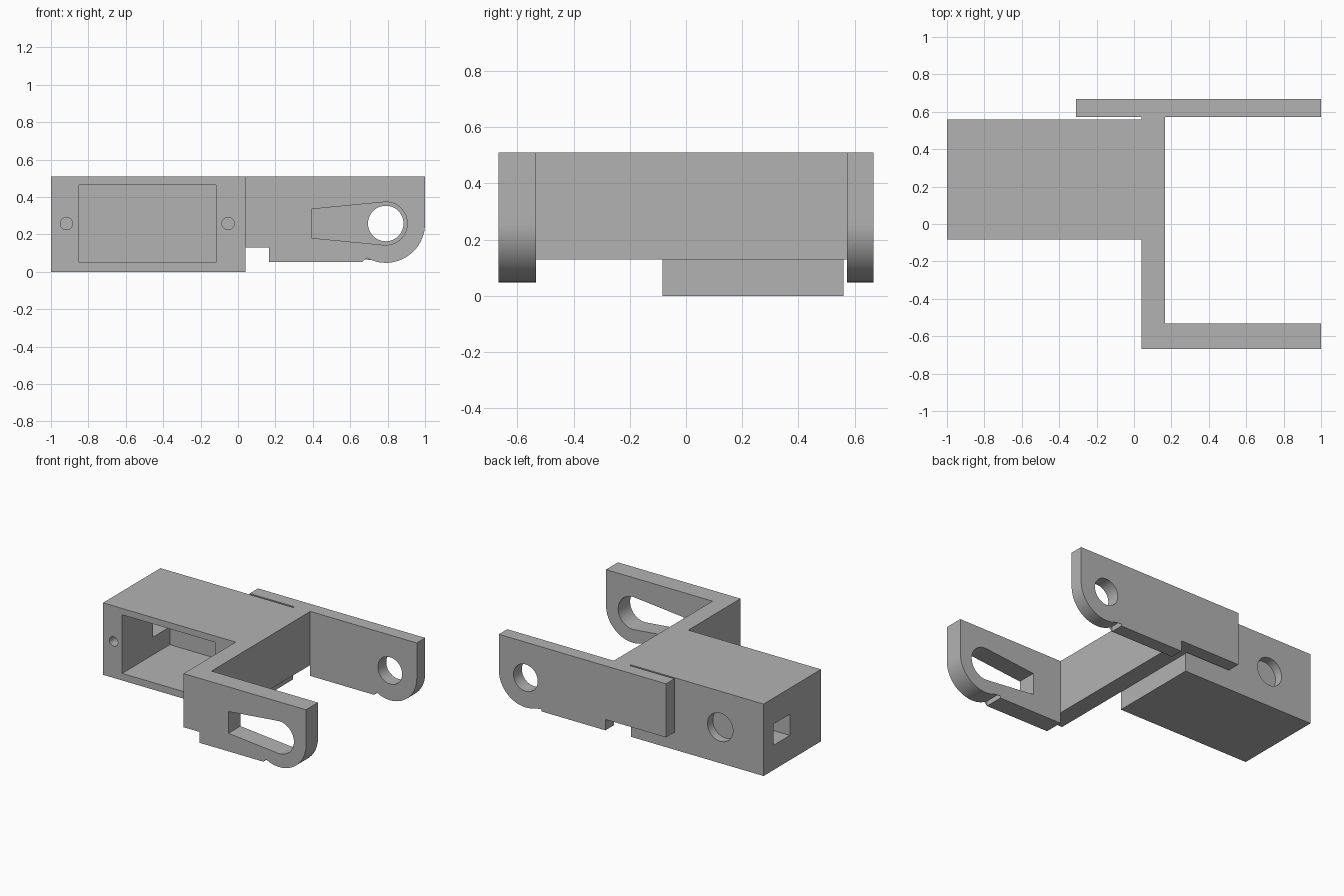
import bpy
from math import cos, sin, pi, radians

default = bpy.data.objects.get("Cube")
if default:
    bpy.data.objects.remove(default, do_unlink=True)

TOP = 0.51
PIVOT_X, PIVOT_Z = 0.79, 0.258

grey = bpy.data.materials.new("matte_grey")
grey.use_nodes = True
colour = (0.45, 0.45, 0.45, 1)
grey.diffuse_color = colour
grey.node_tree.nodes["Principled BSDF"].inputs["Base Color"].default_value = colour


def extrude(name, outline, y0, y1):
    """Solid from an anticlockwise (x, z) outline, swept from y0 to y1."""
    n = len(outline)
    verts = [(x, y, z) for y in (y0, y1) for x, z in outline]
    faces = [tuple(range(n)), tuple(reversed(range(n, 2 * n)))]
    faces += [(i, i + n, (i + 1) % n + n, (i + 1) % n) for i in range(n)]
    mesh = bpy.data.meshes.new(name)
    mesh.from_pydata(verts, [], faces)
    mesh.materials.append(grey)
    obj = bpy.data.objects.new(name, mesh)
    bpy.context.collection.objects.link(obj)
    return obj


def rect(x0, x1, z0, z1):
    return [(x0, z0), (x1, z0), (x1, z1), (x0, z1)]


def arc(cx, cz, r, start, end, steps):
    angles = [radians(start + (end - start) * i / steps) for i in range(steps + 1)]
    return [(cx + r * cos(a), cz + r * sin(a)) for a in angles]


def circle(cx, cz, r):
    return arc(cx, cz, r, 0, 360, 48)[:-1]


def combine(target, other, operation):
    """Apply a boolean and discard the second solid."""
    mod = target.modifiers.new(operation, 'BOOLEAN')
    mod.operation = operation
    mod.solver = 'EXACT'
    mod.object = other
    bpy.context.view_layer.objects.active = target
    bpy.ops.object.modifier_apply(modifier=mod.name)
    bpy.data.objects.remove(other, do_unlink=True)


def arm(name, x_start, y0, y1):
    """Side plate with a stepped underside and a rounded pivot end."""
    outline = [(x_start, 0.13), (0.165, 0.13), (0.165, 0.053), (0.665, 0.053), (0.665, 0.095)]
    outline += arc(PIVOT_X, PIVOT_Z, 0.21, -127, 0, 32)
    outline += [(1, TOP), (x_start, TOP)]
    return extrude(name, outline, y0, y1)


# Housing with an open front pocket
bracket = extrude("hinge_bracket", rect(-1, 0.04, 0, TOP), -0.083, 0.56)
combine(bracket, extrude("pocket", rect(-0.85, -0.118, 0.05, 0.465), -0.2, 0.45), 'DIFFERENCE')

# Cable opening through the end wall, screw holes, blind hole at the back
combine(bracket, extrude("cable_opening", rect(-1.1, -0.8, 0.175, 0.325), 0.265, 0.45), 'DIFFERENCE')
for x in (-0.917, -0.053):
    combine(bracket, extrude("screw_hole", circle(x, 0.258, 0.033), -0.2, 0.12), 'DIFFERENCE')
combine(bracket, extrude("blind_hole", circle(-0.66, 0.255, 0.1), 0.5, 0.7), 'DIFFERENCE')

# Front arm with a tapered slot
front_arm = arm("front_arm", 0.04, -0.667, -0.533)
slot = [(0.392, 0.335), (0.392, 0.181)] + arc(PIVOT_X, PIVOT_Z, 0.115, -96, 96, 40)
combine(front_arm, extrude("tapered_slot", slot, -0.8, -0.4), 'DIFFERENCE')

# Back arm with a pivot hole
back_arm = arm("back_arm", -0.31, 0.573, 0.667)
combine(back_arm, extrude("pivot_hole", circle(PIVOT_X, PIVOT_Z, 0.095), 0.4, 0.8), 'DIFFERENCE')

# Crossbar joins everything into one piece
crossbar = extrude("crossbar", rect(0.04, 0.165, 0.13, TOP), -0.533, 0.573)
for part in (crossbar, front_arm, back_arm):
    combine(bracket, part, 'UNION')

bpy.ops.object.select_all(action='DESELECT')
bracket.select_set(True)
bpy.context.view_layer.objects.active = bracket
bpy.ops.object.shade_smooth_by_angle(angle=radians(25))
